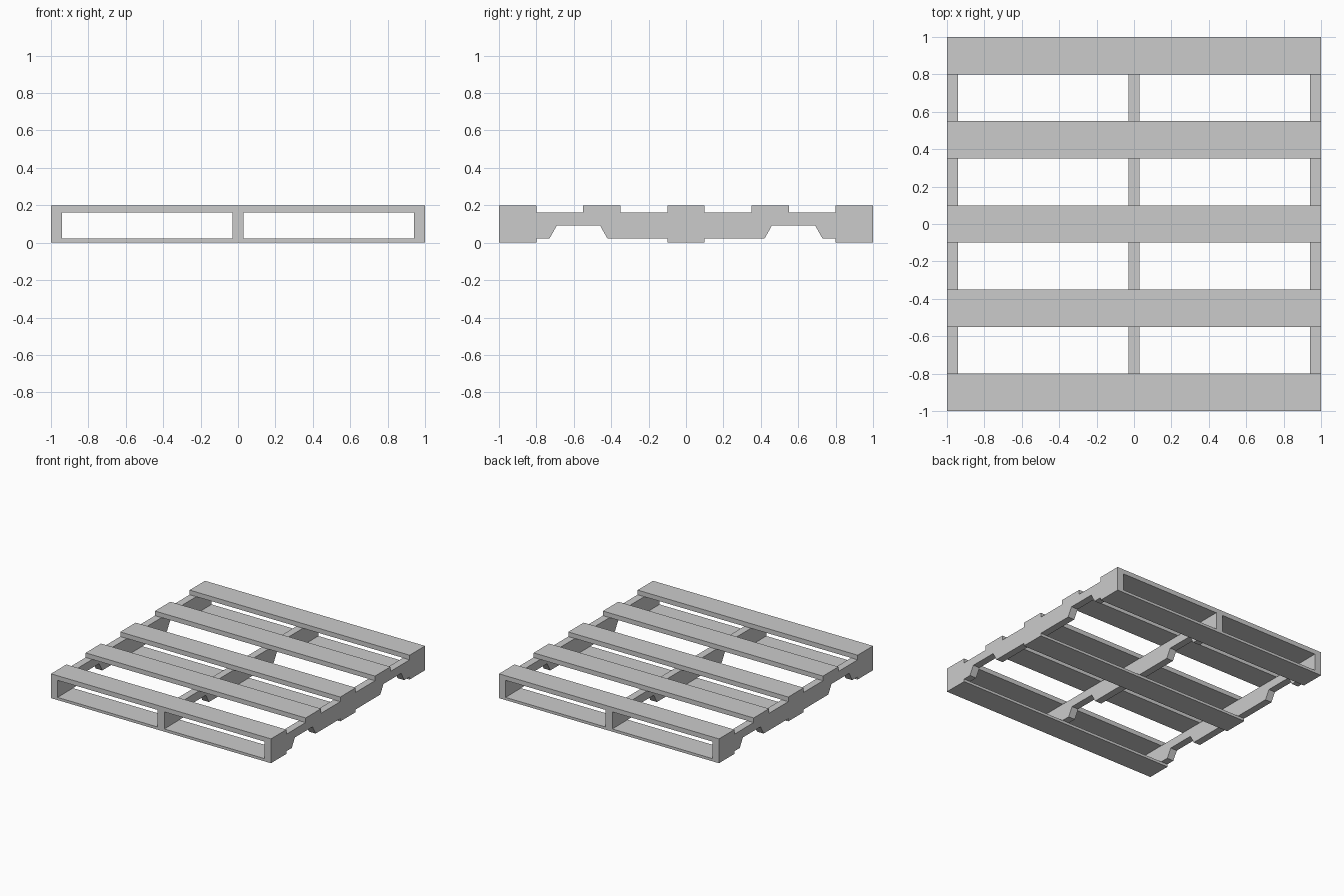
import bpy, bmesh

if "Cube" in bpy.data.objects:
    bpy.data.objects.remove(bpy.data.objects["Cube"])

BOTTOM, TOP, HEIGHT = 0.022, 0.162, 0.2


def extrude_x(name, profile, x0, x1):
    """Extrude a closed (y, z) profile along x."""
    bm = bmesh.new()
    face = bm.faces.new([bm.verts.new((x0, y, z)) for y, z in profile])
    ext = bmesh.ops.extrude_face_region(bm, geom=[face])
    verts = [v for v in ext["geom"] if isinstance(v, bmesh.types.BMVert)]
    bmesh.ops.translate(bm, verts=verts, vec=(x1 - x0, 0, 0))
    bmesh.ops.recalc_face_normals(bm, faces=bm.faces)
    mesh = bpy.data.meshes.new(name)
    bm.to_mesh(mesh)
    bm.free()
    obj = bpy.data.objects.new(name, mesh)
    bpy.context.collection.objects.link(obj)
    return obj


def board(name, y, z0, z1, width=0.2):
    a, b = y - width / 2, y + width / 2
    extrude_x(name, [(a, z0), (b, z0), (b, z1), (a, z1)], -1, 1)


# Stringers with two fork notches; half profile mirrored in y
half = [(0.42, BOTTOM), (0.46, 0.093), (0.69, 0.093), (0.73, BOTTOM),
        (1, BOTTOM), (1, TOP)]
profile = half + [(-y, z) for y, z in reversed(half)]
for side, x in (("left", -0.97), ("middle", 0), ("right", 0.97)):
    extrude_x(f"{side}_stringer", profile, x - 0.03, x + 0.03)

# Deck boards on top
for i in range(5):
    board(f"top_board_{i + 1}", -0.9 + 0.45 * i, TOP, HEIGHT)

# Thin boards underneath
for i in range(3):
    board(f"bottom_board_{i + 1}", -0.9 + 0.9 * i, 0, BOTTOM)
